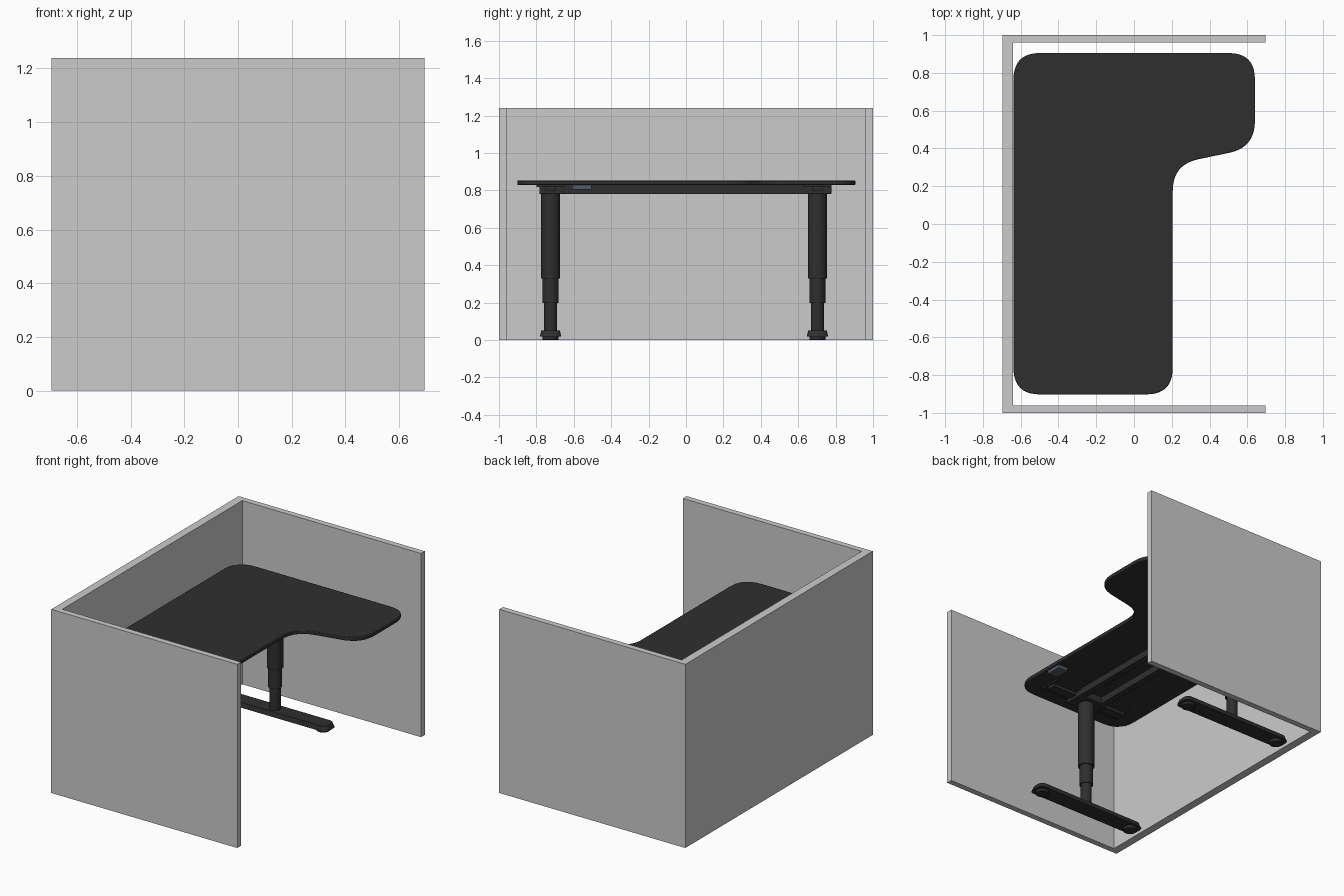
import bpy, bmesh, math
from mathutils import Vector

if "Cube" in bpy.data.objects:
    bpy.data.objects.remove(bpy.data.objects["Cube"])

dark = bpy.data.materials.new("dark_grey")
dark.diffuse_color = (0.028, 0.028, 0.028, 1)
dark.use_nodes = True
dark.node_tree.nodes["Principled BSDF"].inputs["Base Color"].default_value = dark.diffuse_color
slate = bpy.data.materials.new("slate")
slate.diffuse_color = (0.08, 0.10, 0.13, 1)
slate.use_nodes = True
slate.node_tree.nodes["Principled BSDF"].inputs["Base Color"].default_value = slate.diffuse_color


def prism(name, pts, z0, z1, mat=None, bevel=0.0, smooth=False):
    """Extrude a plan outline from z0 to z1."""
    bm = bmesh.new()
    face = bm.faces.new([bm.verts.new((x, y, z0)) for x, y in pts])
    up = bmesh.ops.extrude_face_region(bm, geom=[face])["geom"]
    bmesh.ops.translate(bm, vec=(0, 0, z1 - z0),
                        verts=[v for v in up if isinstance(v, bmesh.types.BMVert)])
    bmesh.ops.recalc_face_normals(bm, faces=bm.faces)
    me = bpy.data.meshes.new(name)
    bm.to_mesh(me)
    bm.free()
    ob = bpy.data.objects.new(name, me)
    bpy.context.collection.objects.link(ob)
    if mat:
        me.materials.append(mat)
    if bevel:
        b = ob.modifiers.new("bevel", 'BEVEL')
        b.width, b.segments = bevel, 2
        b.limit_method, b.angle_limit = 'ANGLE', math.radians(50)
    if smooth:
        bpy.ops.object.select_all(action='DESELECT')
        ob.select_set(True)
        bpy.context.view_layer.objects.active = ob
        bpy.ops.object.shade_smooth_by_angle(angle=math.radians(35))
    return ob


def rect(x0, x1, y0, y1):
    return [(x0, y0), (x1, y0), (x1, y1), (x0, y1)]


def circle(cx, cy, r, n=32):
    return [(cx + r * math.cos(2 * math.pi * i / n),
             cy + r * math.sin(2 * math.pi * i / n)) for i in range(n)]


def soften(corners, d, steps=10):
    """Replace every corner by a quadratic curve starting d before it."""
    out, n = [], len(corners)
    for i in range(n):
        c = Vector(corners[i])
        a = c + (Vector(corners[i - 1]) - c).normalized() * d
        b = c + (Vector(corners[(i + 1) % n]) - c).normalized() * d
        for k in range(steps + 1):
            t = k / steps
            out.append(tuple(a * (1 - t) ** 2 + c * 2 * t * (1 - t) + b * t * t))
    return out


# U-shaped privacy screen
prism("partition_wall", [(-0.695, -1), (0.695, -1), (0.695, -0.96), (-0.64, -0.96),
                         (-0.64, 0.96), (0.695, 0.96), (0.695, 1), (-0.695, 1)], 0, 1.24)

# L-shaped desktop with soft corners
prism("desktop", soften([(-0.638, -0.902), (0.205, -0.902), (0.205, 0.315),
                         (0.64, 0.405), (0.64, 0.905), (-0.638, 0.905)], 0.14),
      0.828, 0.854, dark, 0.004, True)

LX = -0.215
for side, ly in (("left", -0.724), ("right", 0.703)):
    # telescoping column, three stages
    for part, r, z0, z1 in (("lower", 0.035, 0.045, 0.22), ("middle", 0.043, 0.198, 0.35),
                            ("upper", 0.051, 0.33, 0.79)):
        prism(f"{side}_{part}_column", circle(LX, ly, r), z0, z1, dark, 0, True)
    # floor foot with sloping ends
    foot = prism(f"{side}_foot", soften(rect(LX - 0.42, LX + 0.42, ly - 0.057, ly + 0.057), 0.04, 6),
                 0.018, 0.05, dark, 0, True)
    for v in foot.data.vertices:
        if v.co.z > 0.04:
            v.co.x = LX + (v.co.x - LX) * 0.97
            v.co.y = ly + (v.co.y - ly) * 0.88
    # levelling pads
    for end, sx in (("front", 1), ("rear", -1)):
        prism(f"{side}_{end}_pad", circle(LX + sx * 0.36, ly, 0.043, 24), 0, 0.02, dark, 0.003, True)
    # motor housing and top support arm
    prism(f"{side}_housing", rect(LX - 0.11, LX + 0.11, ly - 0.06, ly + 0.075), 0.78, 0.828, dark, 0.006)
    prism(f"{side}_support_arm", rect(LX - 0.3, LX + 0.3, ly - 0.075, ly + 0.075), 0.818, 0.829, dark)
    prism(f"{side}_arm_rib", rect(LX - 0.29, LX + 0.29, ly - 0.03, ly + 0.03), 0.798, 0.82, dark)

# long rails joining the two legs
for name, dx in (("front_rail", 0.085), ("rear_rail", -0.085)):
    prism(name, rect(LX + dx - 0.022, LX + dx + 0.022, -0.72, 0.70), 0.782, 0.828, dark)

# height control box under the front edge
prism("control_box", rect(0.12, 0.195, -0.61, -0.505), 0.804, 0.829, slate, 0.003)
